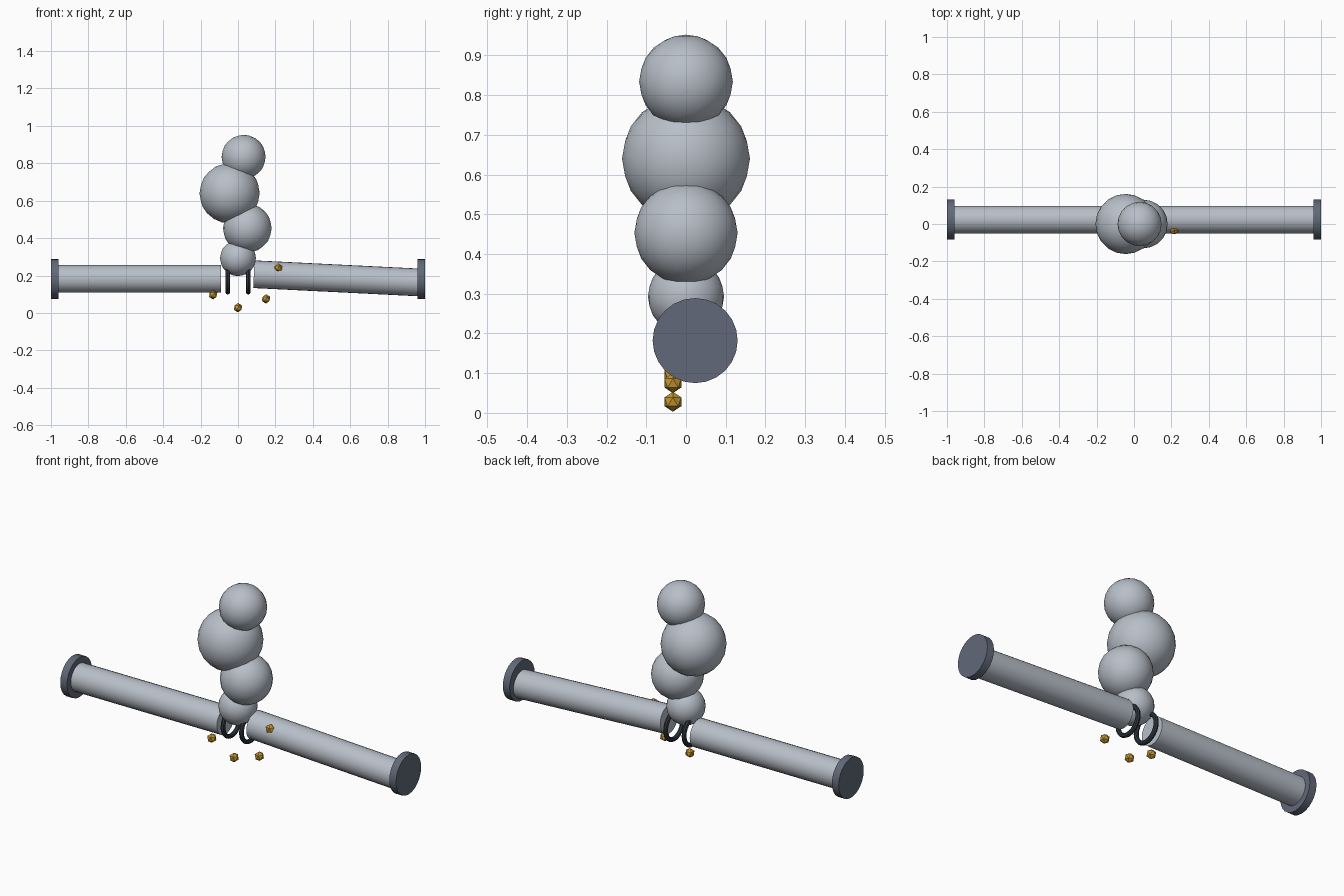
import bpy
from math import pi, atan2, hypot

if "Cube" in bpy.data.objects:
    bpy.data.objects.remove(bpy.data.objects["Cube"])


def material(name, rgb):
    mat = bpy.data.materials.new(name)
    mat.use_nodes = True
    mat.diffuse_color = (*rgb, 1)
    mat.node_tree.nodes["Principled BSDF"].inputs["Base Color"].default_value = (*rgb, 1)
    return mat


PALE = material("pale_grey", (0.48, 0.52, 0.58))
SLATE = material("slate_grey", (0.12, 0.14, 0.19))
DARK = material("dark_rubber", (0.03, 0.04, 0.05))
GOLD = material("spark_gold", (0.56, 0.31, 0.03))
PIPE_Y, PIPE_Z = 0.023, 0.182


def finish(name, mat, smooth=True):
    obj = bpy.context.object
    obj.name = name
    obj.data.materials.append(mat)
    if smooth:
        bpy.ops.object.shade_smooth_by_angle(angle=0.7)


def rod(name, mat, radius, x0, z0, x1, z1):
    """Solid cylinder running from (x0, z0) to (x1, z1)."""
    dx, dz = x1 - x0, z1 - z0
    bpy.ops.mesh.primitive_cylinder_add(
        vertices=24, radius=radius, depth=hypot(dx, dz),
        location=((x0 + x1) / 2, PIPE_Y, (z0 + z1) / 2),
        rotation=(0, atan2(dx, dz), 0))
    finish(name, mat)


# Two pipe halves, the left one sagging outward
rod("right_pipe", PALE, 0.074, -0.97, PIPE_Z, -0.09, PIPE_Z)
rod("left_pipe", PALE, 0.074, 0.085, 0.207, 0.97, 0.163)

# End flanges and the torn gasket rings at the break
for side, sign in (("right", -1), ("left", 1)):
    rod(side + "_flange", SLATE, 0.107, sign * 0.96, PIPE_Z, sign, PIPE_Z)
    bpy.ops.mesh.primitive_torus_add(
        major_radius=0.072, minor_radius=0.012, major_segments=24, minor_segments=8,
        location=(sign * 0.055, PIPE_Y, PIPE_Z), rotation=(0, pi / 2, 0))
    finish(side + "_gasket_ring", DARK)

# Rising steam puffs: x, z, radius
for i, (x, z, r) in enumerate([(0, 0.293, 0.096), (0.05, 0.453, 0.13),
                               (-0.045, 0.64, 0.161), (0.03, 0.834, 0.118)]):
    bpy.ops.mesh.primitive_ico_sphere_add(subdivisions=3, radius=r, location=(x, 0, z))
    finish(f"steam_puff_{i + 1}", PALE)

# Faceted sparks scattered in front of the break: x, z
for i, (x, z) in enumerate([(-0.133, 0.097), (0, 0.028), (0.15, 0.075), (0.215, 0.24)]):
    bpy.ops.mesh.primitive_ico_sphere_add(subdivisions=1, radius=0.025, location=(x, -0.033, z))
    finish(f"spark_{i + 1}", GOLD, smooth=False)
